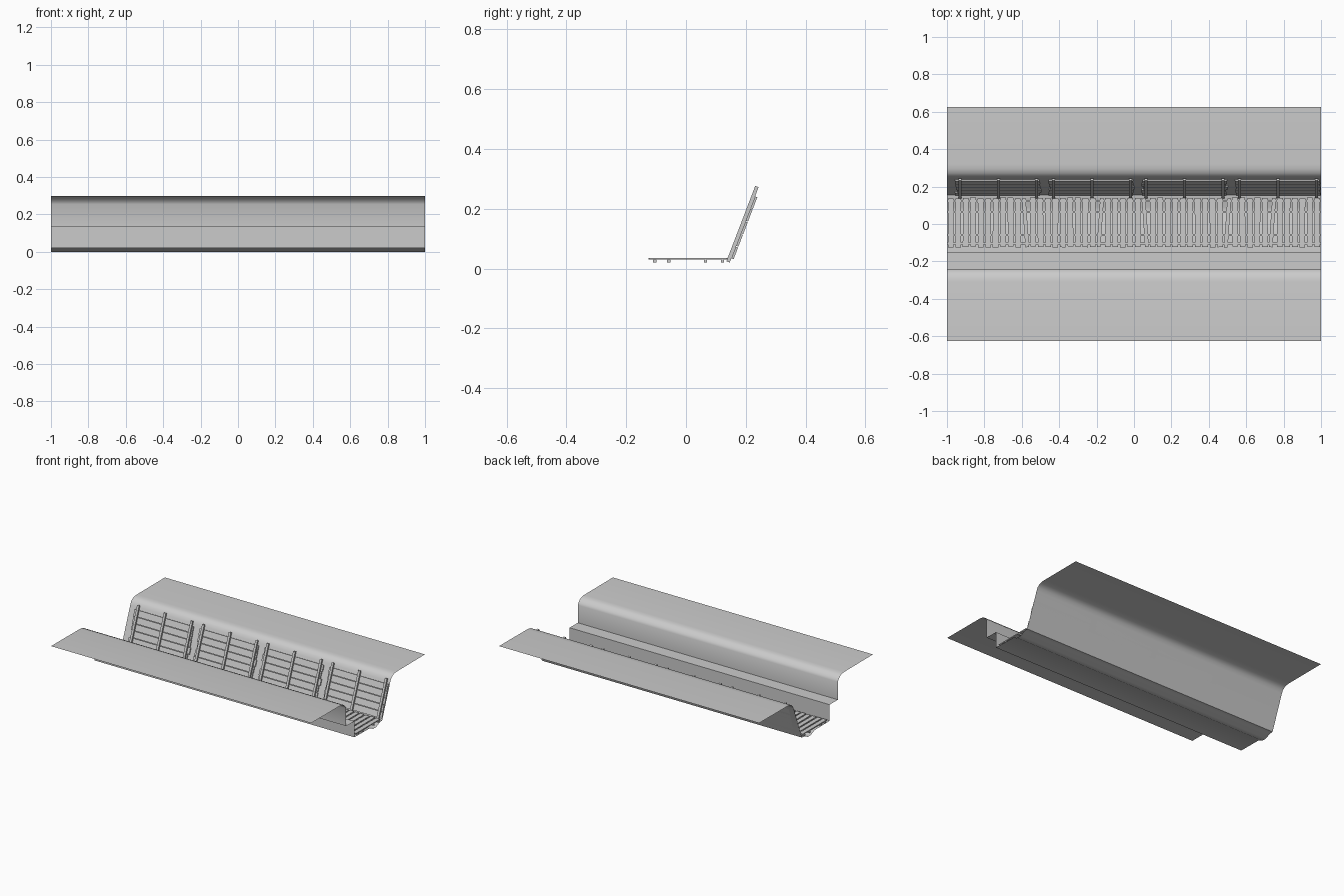
import bpy, bmesh, math, random
from mathutils import Vector, Matrix

if "Cube" in bpy.data.objects:
    bpy.data.objects.remove(bpy.data.objects["Cube"])
random.seed(4)

def finish(bm, name, smooth=False):
    me = bpy.data.meshes.new(name)
    bm.to_mesh(me)
    bm.free()
    ob = bpy.data.objects.new(name, me)
    bpy.context.collection.objects.link(ob)
    if smooth:
        bpy.context.view_layer.objects.active = ob
        ob.select_set(True)
        bpy.ops.object.shade_smooth_by_angle(angle=math.radians(40))
        ob.select_set(False)
    return ob

def box(bm, centre, size, rot=Matrix.Identity(4)):
    m = Matrix.Translation(centre) @ rot @ Matrix.Diagonal((*size, 1))
    bmesh.ops.create_cube(bm, size=1, matrix=m)

# Ground sheet: trench cross-section swept along x
profile = [(-.625, .3), (-.31, .299), (-.285, .296), (-.265, .288), (-.247, .27),
           (-.24, .255), (-.24, .132), (-.15, .132), (-.15, .02), (.02, .018),
           (.055, 0), (.09, 0), (.13, .018), (.155, .02), (.245, .255),
           (.255, .275), (.272, .29), (.295, .297), (.32, .299), (.625, .3)]
bm = bmesh.new()
left = [bm.verts.new((-1, y, z)) for y, z in profile]
right = [bm.verts.new((1, y, z)) for y, z in profile]
for i in range(len(profile) - 1):
    bm.faces.new((left[i], right[i], right[i + 1], left[i + 1]))
finish(bm, "trench_ground", True)

# Duckboard bearers running along the floor
bm = bmesh.new()
for y in (-.105, -.058, .065, .122):
    box(bm, (0, y, .0255), (2, .011, .011))
finish(bm, "duckboard_bearers")

# Duckboard slats, with a slightly skewed one at each joint
bm = bmesh.new()
joints = (-.84, -.575, -.175, .075, .485, .745)
count = 50
for i in range(count):
    x = -.98 + i * 1.96 / (count - 1)
    skew = any(abs(x - j) < .02 for j in joints)
    angle = math.radians(random.choice((-4, 4)) if skew else random.uniform(-.4, .4))
    box(bm, (x, .008 + random.uniform(-.003, .003), .033),
        (.02 if skew else .03, .262, .006), Matrix.Rotation(angle, 4, 'Z'))
finish(bm, "duckboard_slats")

# Leaning wall revetment: u runs up the slope, n points into the trench
lean = math.atan2(.09, .235)
tilt = Matrix.Rotation(-lean, 4, 'X')
u = Vector((0, math.sin(lean), math.cos(lean)))
n = Vector((0, -math.cos(lean), math.sin(lean)))
base = Vector((0, .155, .02))
posts, boards = bmesh.new(), bmesh.new()
for start in (-.93, -.43, .065, .565):
    for k in range(3):
        px = start + k * .205
        box(posts, base + Vector((px, 0, 0)) + u * .132 + n * .014,
            (.016, .012, .27), tilt)
    for k in range(5):
        cx = start + .205 + random.uniform(-.006, .006)
        box(boards, base + Vector((min(cx, .772), 0, 0)) + u * (.033 + k * .045) + n * .004,
            (.452, .008, .042), tilt)
finish(posts, "revetment_posts")
finish(boards, "revetment_boards")
